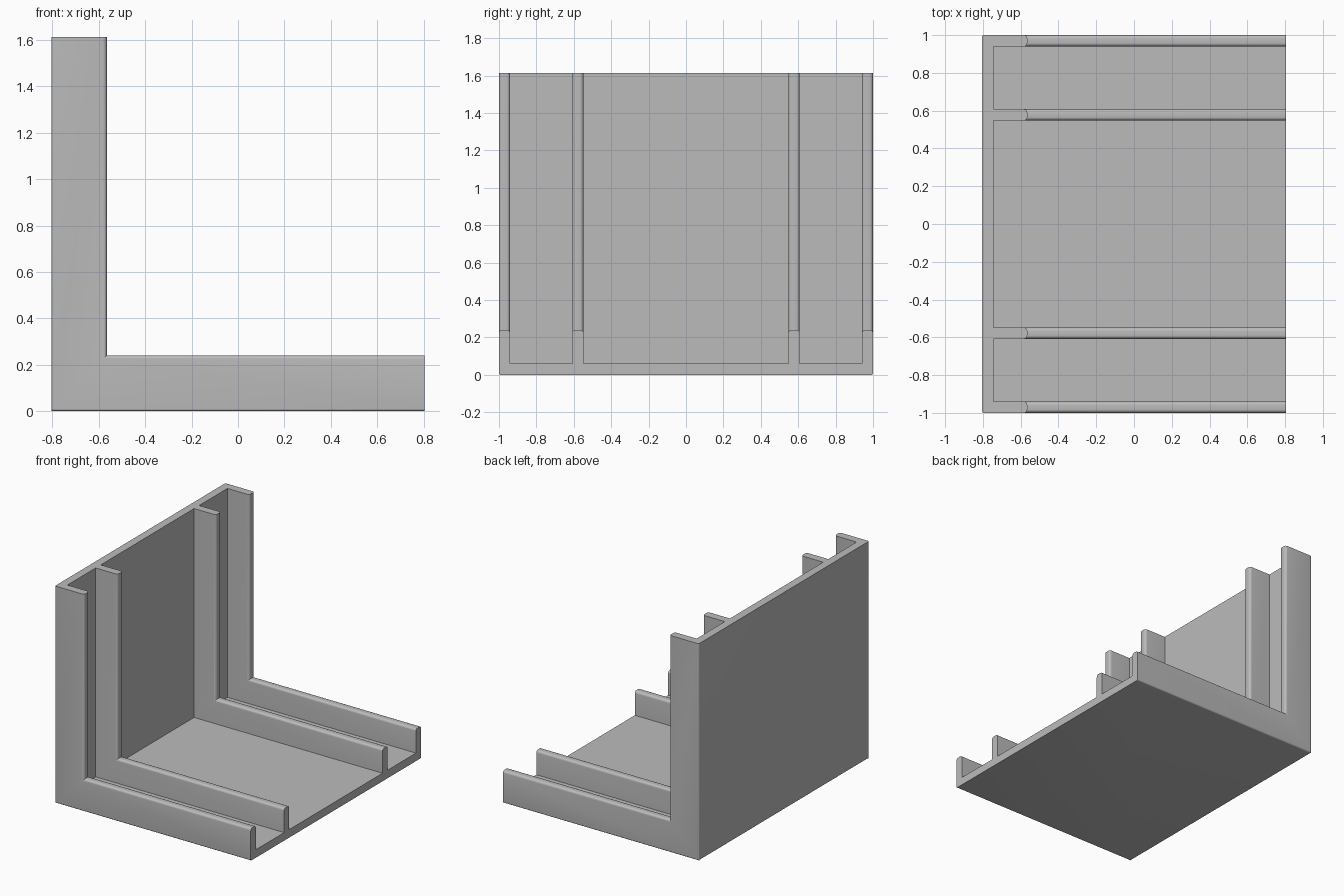
import bpy
import bmesh
from math import pi, sin, cos

if "Cube" in bpy.data.objects:
    bpy.data.objects.remove(bpy.data.objects["Cube"], do_unlink=True)

LENGTH, HEIGHT = 0.805, 1.613   # half length of the floor, height of the back
PLATE, RIB, WIDTH = 0.06, 0.24, 0.06  # plate thickness, rib depth, rib width
TIP, EDGE, STEPS = 0.018, 0.01, 5     # rounding radii and segments


def arc(y, d, r, start, end):
    """Points of a quarter round about the centre (y, d)."""
    return [(y + r * cos(start + (end - start) * i / STEPS),
             d + r * sin(start + (end - start) * i / STEPS))
            for i in range(STEPS + 1)]


def rib(y0, y1):
    """Rounded rib tip, from its inner to its outer side."""
    return (arc(y0 + TIP, RIB - TIP, TIP, pi, pi / 2)
            + arc(y1 - TIP, RIB - TIP, TIP, pi / 2, 0))


# Half cross-section (across, depth), mirrored into the full ribbed plate
inner, outer = 0.548, 1.0 - WIDTH
half = [(inner, PLATE)] + rib(inner, inner + WIDTH) + [(inner + WIDTH, PLATE)]
half += [(outer, PLATE)] + rib(outer, 1.0)
half += arc(1.0 - EDGE, EDGE, EDGE, 0, -pi / 2)
profile = half + [(-y, d) for y, d in reversed(half)]

# Sweep the section along the floor, through the mitre, and up the back
bm = bmesh.new()
stations = [
    [bm.verts.new((LENGTH, y, d)) for y, d in profile],
    [bm.verts.new((-LENGTH + d, y, d)) for y, d in profile],
    [bm.verts.new((-LENGTH + d, y, HEIGHT)) for y, d in profile],
]
count = len(profile)
for a, b in zip(stations, stations[1:]):
    for i in range(count):
        j = (i + 1) % count
        bm.faces.new((a[i], a[j], b[j], b[i]))
bm.faces.new(stations[0])
bm.faces.new(stations[-1])

# Soften the long outer corner between floor and back
corner = [e for e in bm.edges
          if all(v.co.z < 0.0001 and v.co.x < 0 for v in e.verts)
          and e.calc_length() > 1]
bmesh.ops.bevel(bm, geom=corner, offset=EDGE * 0.8, segments=3,
                profile=0.5, affect='EDGES')
bmesh.ops.recalc_face_normals(bm, faces=bm.faces)

mesh = bpy.data.meshes.new("ribbed_bracket")
bm.to_mesh(mesh)
bm.free()
bracket = bpy.data.objects.new("ribbed_bracket", mesh)
bpy.context.collection.objects.link(bracket)

# Plain grey finish
grey = bpy.data.materials.new("plain grey")
grey.use_nodes = True
colour = (0.5, 0.5, 0.5, 1.0)
grey.diffuse_color = colour
grey.node_tree.nodes["Principled BSDF"].inputs["Base Color"].default_value = colour
mesh.materials.append(grey)

bpy.context.view_layer.objects.active = bracket
bracket.select_set(True)
bpy.ops.object.shade_smooth_by_angle(angle=pi / 6)
